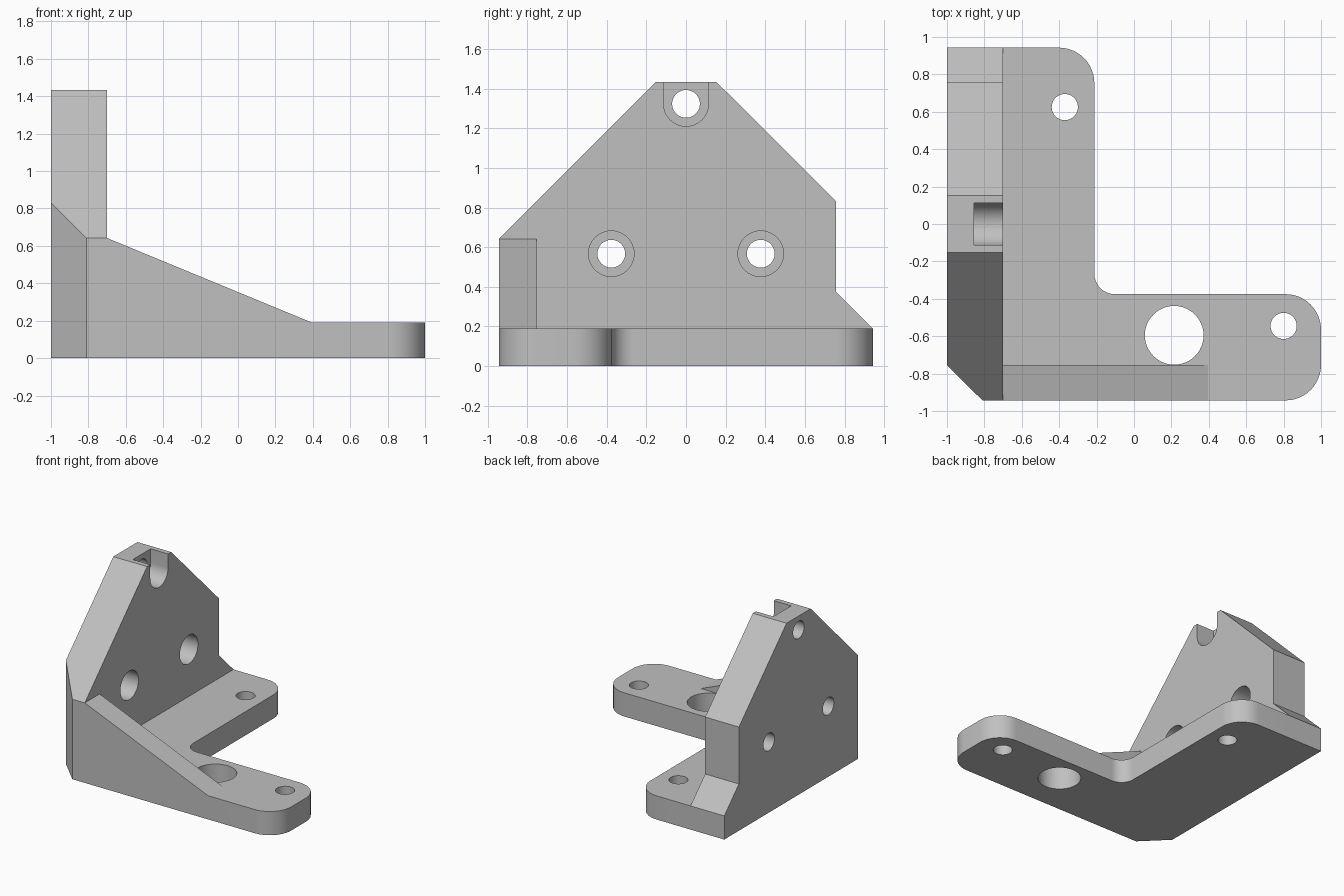
import bpy, bmesh
from math import sin, cos, pi, radians
from mathutils import Vector

cube = bpy.data.objects.get("Cube")
if cube:
    bpy.data.objects.remove(cube, do_unlink=True)

grey = bpy.data.materials.new("plain_grey")
grey.use_nodes = True
COLOUR = (0.53, 0.53, 0.53, 1)
grey.diffuse_color = COLOUR
shader = next(n for n in grey.node_tree.nodes if n.type == 'BSDF_PRINCIPLED')
shader.inputs["Base Color"].default_value = COLOUR

# Where outline coordinates (a, b) and depth c go for each extrusion axis
PLACE = {
    'x': lambda a, b, c: (c, a, b),
    'y': lambda a, b, c: (a, c, b),
    'z': lambda a, b, c: (a, b, c),
}


def prism(name, outline, axis, lo, hi):
    """Extrude a closed outline along an axis from lo to hi."""
    bm = bmesh.new()
    place = PLACE[axis]
    face = bm.faces.new([bm.verts.new(place(a, b, lo)) for a, b in outline])
    new = bmesh.ops.extrude_face_region(bm, geom=[face])["geom"]
    verts = [v for v in new if isinstance(v, bmesh.types.BMVert)]
    bmesh.ops.translate(bm, verts=verts, vec=place(0, 0, hi - lo))
    bmesh.ops.recalc_face_normals(bm, faces=bm.faces)
    mesh = bpy.data.meshes.new(name)
    bm.to_mesh(mesh)
    bm.free()
    mesh.materials.append(grey)
    obj = bpy.data.objects.new(name, mesh)
    bpy.context.scene.collection.objects.link(obj)
    return obj


def arc(a, b, r, start=0, sweep=2 * pi, steps=48):
    return [(a + r * cos(start + sweep * i / steps), b + r * sin(start + sweep * i / steps))
            for i in range(steps)]


def rounded(corners, steps=12):
    """Round the right-angled corners given as (x, y, radius)."""
    pts = []
    for i, (x, y, r) in enumerate(corners):
        p = Vector((x, y))
        if not r:
            pts.append(p)
            continue
        u = (Vector(corners[i - 1][:2]) - p).normalized()
        v = (Vector(corners[(i + 1) % len(corners)][:2]) - p).normalized()
        centre = p + r * (u + v)
        for k in range(steps + 1):
            t = pi / 2 * k / steps
            pts.append(centre - r * (v * cos(t) + u * sin(t)))
    return pts


def combine(target, other, operation):
    """Apply a boolean and remove the consumed object."""
    mod = target.modifiers.new(operation, 'BOOLEAN')
    mod.operation = operation
    mod.solver = 'EXACT'
    mod.object = other
    bpy.context.view_layer.objects.active = target
    bpy.ops.object.modifier_apply(modifier=mod.name)
    bpy.data.objects.remove(other, do_unlink=True)


D = 0.943       # half depth
BASE = 0.19     # foot thickness
INNER = -0.7    # inner face of the wall
SEAT = -0.855   # floor of the counterbores

# L-shaped foot
bracket = prism("corner_bracket", rounded([
    (-1, -D, 0), (1, -D, 0.19), (1, -0.375, 0.19),
    (-0.212, -0.375, 0.11), (-0.212, D, 0.19), (-1, D, 0)]), 'z', 0, BASE)

# Upright wall
wall = prism("upright_wall", [
    (-D, 0), (D, 0), (D, BASE), (0.757, 0.375), (0.757, 0.832),
    (0.153, 1.434), (-0.153, 1.434), (-D, 0.642)], 'x', -1, INNER)
combine(bracket, wall, 'UNION')

# Sloping gusset along the front
gusset = prism("gusset", [
    (-0.75, 0), (0.395, 0), (0.395, BASE), (INNER, 0.642), (-0.75, 0.642)],
    'y', -D, -0.755)
combine(bracket, gusset, 'UNION')

# Chamfered front corner
combine(bracket, prism("corner_cutter", [
    (-1.1, -0.655), (-0.71, -D - 0.1), (-1.1, -D - 0.1)], 'z', -0.1, 1.6), 'DIFFERENCE')

# Foot holes
for x, y, r in [(0.215, -0.595, 0.157), (0.8, -0.545, 0.07), (-0.37, 0.625, 0.07)]:
    combine(bracket, prism("foot_hole_cutter", arc(x, y, r), 'z', -0.1, 0.4), 'DIFFERENCE')

# Wall holes with counterbores; the top one opens upward as a slot
for y, z in [(-0.377, 0.567), (0.377, 0.567), (0, 1.323)]:
    if y:
        bore = arc(y, z, 0.115)
    else:
        r = 0.113
        bore = arc(y, z, r, pi, pi, 24) + [(r, z), (r, 1.6), (-r, 1.6)]
    combine(bracket, prism("bore_cutter", bore, 'x', SEAT, -0.6), 'DIFFERENCE')
    combine(bracket, prism("wall_hole_cutter", arc(y, z, 0.07), 'x', -1.1, -0.6), 'DIFFERENCE')

# Smooth the round walls, keep the edges crisp
bpy.ops.object.select_all(action='DESELECT')
bracket.select_set(True)
bpy.context.view_layer.objects.active = bracket
bpy.ops.object.shade_smooth_by_angle(angle=radians(20))
